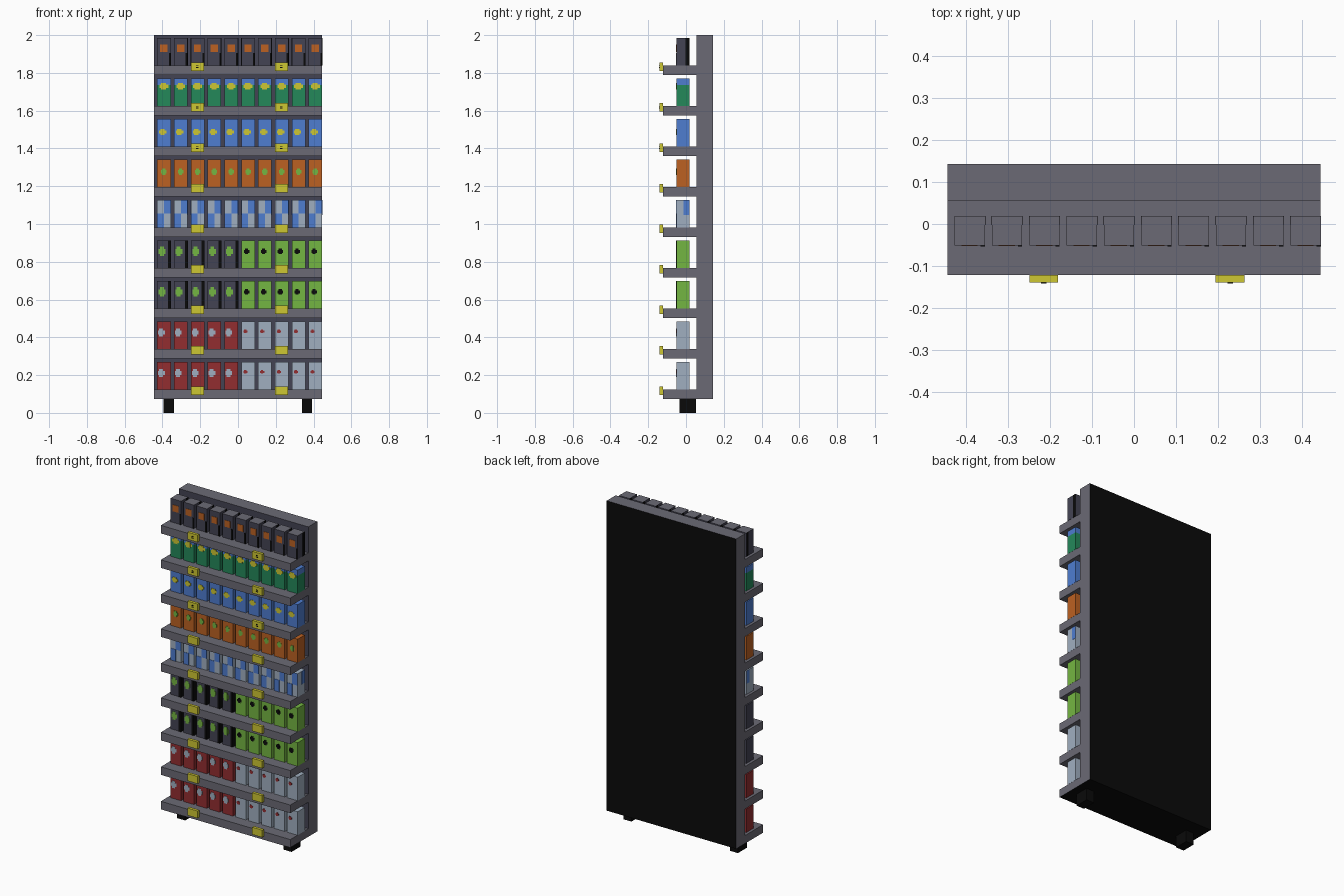
import bpy, bmesh

if "Cube" in bpy.data.objects:
    bpy.data.objects.remove(bpy.data.objects["Cube"])

# ---- materials (sRGB 0-255 converted to linear) ----
def lin(c):
    c /= 255
    return c / 12.92 if c <= 0.04045 else ((c + 0.055) / 1.055) ** 2.4

COLOURS = {
    "grey": (107, 106, 117), "slate": (68, 68, 84), "black": (10, 10, 10),
    "green": (36, 136, 90), "blue": (78, 125, 208), "orange": (188, 97, 34),
    "red": (146, 45, 48), "pale": (160, 175, 192), "lime": (116, 182, 66),
    "yellow": (206, 199, 50),
}
NAMES = list(COLOURS)
MATS = []
for n, c in COLOURS.items():
    m = bpy.data.materials.new(n)
    m.diffuse_color = (lin(c[0]), lin(c[1]), lin(c[2]), 1)
    m.use_nodes = True
    m.node_tree.nodes["Principled BSDF"].inputs["Base Color"].default_value = m.diffuse_color
    MATS.append(m)

def cuboid(bm, x0, x1, y0, y1, z0, z1, colour, down=None, back=None, front=None, up=None):
    """Box with optional other colours on some sides."""
    vs = bmesh.ops.create_cube(bm, size=1)["verts"]
    for v in vs:
        v.co = (x1 if v.co.x > 0 else x0, y1 if v.co.y > 0 else y0, z1 if v.co.z > 0 else z0)
    for f in {f for v in vs for f in v.link_faces}:
        f.normal_update()
        n, col = f.normal, colour
        if n.z < -0.5 and down: col = down
        if n.z > 0.5 and up: col = up
        if n.y > 0.5 and back: col = back
        if n.y < -0.5 and front: col = front
        f.material_index = NAMES.index(col)

def finish(bm, name):
    me = bpy.data.meshes.new(name)
    bm.to_mesh(me)
    bm.free()
    for m in MATS:
        me.materials.append(m)
    ob = bpy.data.objects.new(name, me)
    bpy.context.collection.objects.link(ob)

def single(name, *args, **kw):
    bm = bmesh.new()
    cuboid(bm, *args, **kw)
    finish(bm, name)

# ---- layout ----
W, STEP, TOP0 = 0.445, 0.2144, 0.124      # half width, shelf pitch, first shelf top
BX0, PITCH, BW, BH = -0.428, 0.0891, 0.072, 0.146
BY0, BY1 = -0.051, 0.019

# back panel and feet
single("back_panel", -W, W, 0.055, 0.143, 0.074, 2.0, "grey",
       down="black", back="black", front="slate")
for side, x in (("left", -0.394), ("right", 0.338)):
    single("foot_" + side, x, x + 0.055, -0.035, 0.053, 0, 0.074, "black")

# shelves with two price tags each
for i in range(9):
    t = TOP0 + i * STEP
    single(f"shelf_{i + 1}", -W, W, -0.122, 0.055, t - 0.05, t, "grey",
           down="black" if i == 0 else None)
    bm = bmesh.new()
    for x in (-0.25, 0.195):
        cuboid(bm, x, x + 0.069, -0.14, -0.122, t - 0.028, t + 0.017, "yellow")
        # small dark mark on the upper tags
        if i > 5:
            for dz in (-0.010, 0.0):
                cuboid(bm, x + 0.028, x + 0.041, -0.142, -0.14, t + dz - 0.003, t + dz + 0.001, "black")
    finish(bm, f"price_tags_{i + 1}")

# Painted patches: (u0, u1, v0, v1, colour) as fractions of the box front
def blob(u, v, w, h, col):
    return [(u - w / 2, u + w / 2, v - h / 4, v + h / 4, col),
            (u - w / 3, u + w / 4, v - h / 2, v + h / 2, col)]

RED = ("red", blob(0.32, 0.6, 0.5, 0.3, "pale"))
PALE = ("pale", blob(0.3, 0.64, 0.3, 0.14, "red"))
DARK = ("slate", blob(0.36, 0.6, 0.5, 0.34, "lime") + [(0.8, 1, 0, 1, "black")])
LIME = ("lime", blob(0.4, 0.6, 0.4, 0.2, "black"))
CHECK = ("pale", [(0.5, 1, 0.5, 1, "blue"), (0, 0.5, 0, 0.5, "blue")])
ORANGE = ("orange", blob(0.5, 0.55, 0.4, 0.24, "lime"))
BLUE = ("blue", blob(0.42, 0.52, 0.55, 0.22, "yellow"))
GREEN = ("green", blob(0.5, 0.72, 0.65, 0.24, "yellow"))
TOPBOX = ("slate", [(0.22, 0.76, 0.48, 0.76, "orange"), (0.86, 1, 0, 0.45, "black")])
ROWS = [(RED, PALE), (RED, PALE), (DARK, LIME), (DARK, LIME), (CHECK, CHECK),
        (ORANGE, ORANGE), (BLUE, BLUE), (GREEN, GREEN), (TOPBOX, TOPBOX)]

# goods: one object per row of ten boxes
for i, kinds in enumerate(ROWS):
    z0 = TOP0 + i * STEP
    bm = bmesh.new()
    for k in range(10):
        kind = kinds[k // 5]
        body, patches = kind
        x0 = BX0 + k * PITCH
        x1 = x0 + BW
        z1 = z0 + BH
        if kind is GREEN:                       # green base, blue cap
            zs = z0 + BH * 0.76
            cuboid(bm, x0, x1, BY0, BY1, z0, zs, "green")
            cuboid(bm, x0, x1, BY0, BY1, zs, z1, "blue")
        else:
            cuboid(bm, x0, x1, BY0, BY1, z0, z1, body, up="grey" if kind is TOPBOX else None)
        for j, (u0, u1, v0, v1, col) in enumerate(patches):
            d = 0.002 + 0.0004 * j
            cuboid(bm, x0 + u0 * BW, x0 + u1 * BW, BY0 - d, BY0, z0 + v0 * BH, z0 + v1 * BH, col)
        # side patches
        for xs, xe in ((x0 - 0.001, x0), (x1, x1 + 0.001)):
            if kind is CHECK:
                cuboid(bm, xs, xe, -0.012, BY1, z0 + BH * 0.45, z1, "blue")
            elif kind is TOPBOX:
                cuboid(bm, xs, xe, -0.002, BY1, z0, z1, "black")
            elif kind is DARK and xs == x1:
                cuboid(bm, xs, xe, BY0, BY1, z0, z1, "black")
    finish(bm, f"goods_row_{i + 1}")
